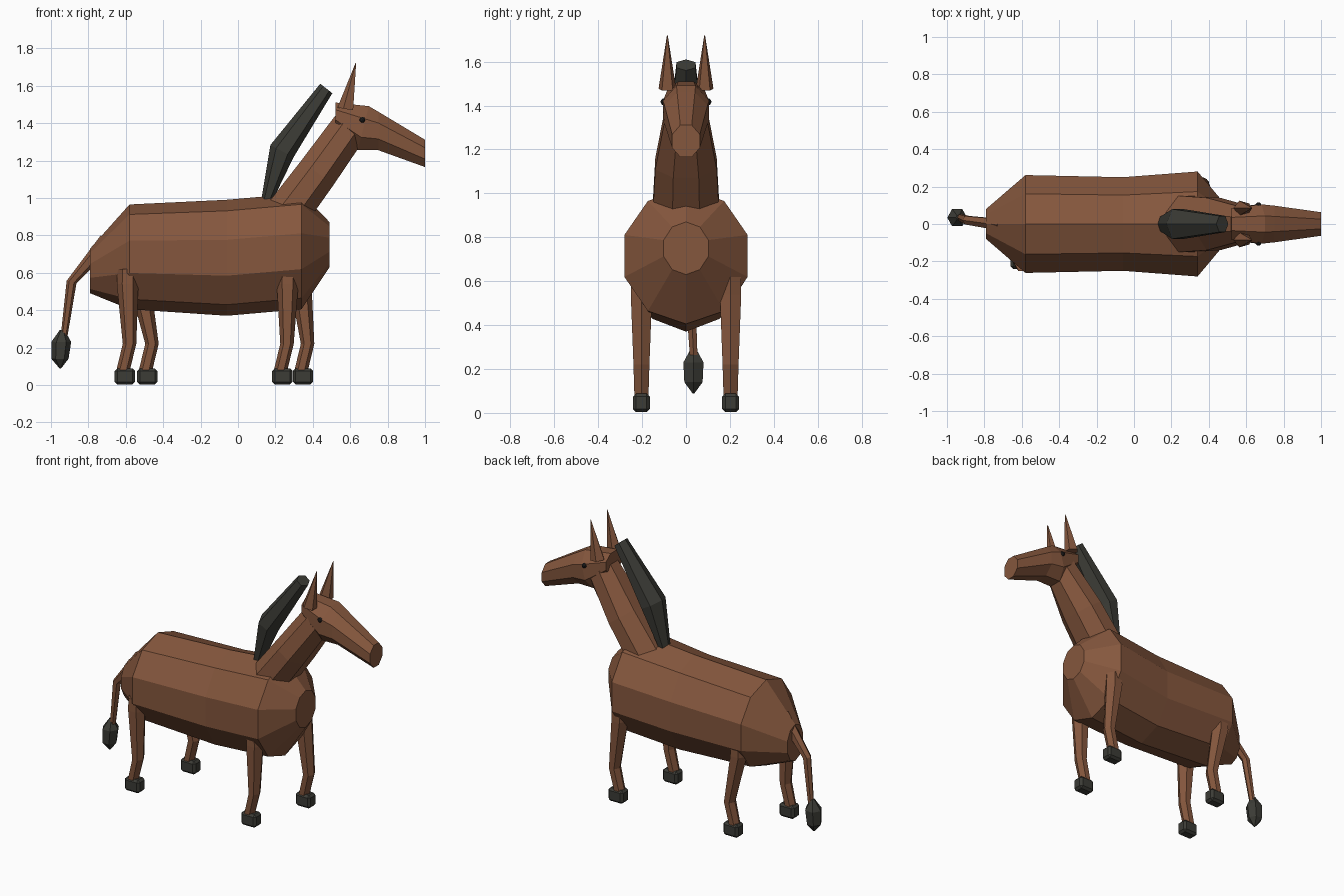
import bpy, bmesh
from math import sin, cos, pi, radians
from mathutils import Vector

if "Cube" in bpy.data.objects:
    bpy.data.objects.remove(bpy.data.objects["Cube"])


def material(name, rgb):
    m = bpy.data.materials.new(name)
    m.diffuse_color = (*rgb, 1)
    m.use_nodes = True
    m.node_tree.nodes["Principled BSDF"].inputs["Base Color"].default_value = m.diffuse_color
    return m


BROWN = material("brown_coat", (0.235, 0.095, 0.047))
DARK = material("dark_hair", (0.045, 0.045, 0.037))
BLACK = material("black_eye", (0.01, 0.01, 0.01))


def finish(bm, name, mat):
    bmesh.ops.recalc_face_normals(bm, faces=bm.faces)
    mesh = bpy.data.meshes.new(name)
    bm.to_mesh(mesh)
    bm.free()
    mesh.materials.append(mat)
    obj = bpy.data.objects.new(name, mesh)
    bpy.context.collection.objects.link(obj)
    return obj


def loft(name, mat, sides, rings, flat=False):
    """Skin elliptical rings: (x, y, z, in-plane radius, y radius, axis tilt in degrees).
    flat puts flat faces on top; radii then measure to the flats."""
    bm = bmesh.new()
    phase = pi / sides if flat else 0
    grow = 1 / cos(pi / sides) if flat else 1
    loops = []
    for x, y, z, rp, ry, tilt in rings:
        t = radians(tilt)
        u = Vector((-sin(t), 0, cos(t))) * rp * grow
        v = Vector((0, ry * grow, 0))
        angles = [pi / 2 + phase + 2 * pi * i / sides for i in range(sides)]
        loops.append([bm.verts.new(Vector((x, y, z)) + u * sin(a) + v * cos(a)) for a in angles])
    for a, b in zip(loops, loops[1:]):
        for i in range(sides):
            j = (i + 1) % sides
            bm.faces.new((a[i], a[j], b[j], b[i]))
    bm.faces.new(loops[0])
    bm.faces.new(loops[-1])
    return finish(bm, name, mat)


# Barrel-shaped body
loft("body", BROWN, 10, [
    (-0.79, 0, 0.61, 0.12, 0.085, 0),
    (-0.58, 0, 0.685, 0.28, 0.275, 0),
    (-0.06, 0, 0.68, 0.31, 0.263, 0),
    (0.34, 0, 0.715, 0.31, 0.295, 0),
    (0.49, 0, 0.75, 0.12, 0.107, 0)])

# Neck and head
loft("neck", BROWN, 8, [
    (0.25, 0, 0.90, 0.115, 0.153, 54),
    (0.425, 0, 1.135, 0.108, 0.14, 54),
    (0.60, 0, 1.38, 0.10, 0.092, 54)], flat=True)
loft("head", BROWN, 8, [
    (0.52, 0, 1.445, 0.065, 0.085, 0),
    (0.67, 0, 1.373, 0.121, 0.105, -14),
    (0.75, 0, 1.358, 0.103, 0.098, 0),
    (1.0, 0, 1.238, 0.073, 0.063, 0)], flat=True)

# Upright mane
loft("mane", DARK, 6, [
    (0.155, 0, 0.99, 0.03, 0.045, 80),
    (0.235, 0, 1.25, 0.07, 0.092, 62),
    (0.472, 0, 1.585, 0.041, 0.05, 52)])

# Tail with tuft
loft("tail", BROWN, 6, [
    (-0.70, -0.005, 0.77, 0.045, 0.035, -130),
    (-0.89, 0.02, 0.55, 0.027, 0.026, -105),
    (-0.93, 0.035, 0.26, 0.018, 0.02, -95)])
loft("tail_tuft", DARK, 6, [
    (-0.94, 0.034, 0.295, 0.012, 0.012, -90),
    (-0.945, 0.034, 0.23, 0.053, 0.053, -90),
    (-0.952, 0.034, 0.14, 0.046, 0.048, -90),
    (-0.95, 0.034, 0.088, 0.004, 0.004, -90)])

# Ears and eyes on both sides
for s, side in ((-1, "right"), (1, "left")):
    loft("ear_" + side, BROWN, 5, [
        (0.578, s * 0.085, 1.475, 0.047, 0.042, 80),
        (0.63, s * 0.085, 1.72, 0.002, 0.002, 80)])
    eye = bmesh.new()
    bmesh.ops.create_icosphere(eye, subdivisions=2, radius=0.016)
    bmesh.ops.translate(eye, verts=eye.verts, vec=(0.665, s * 0.1, 1.417))
    finish(eye, "eye_" + side, BLACK)

# Legs with bent knees and block hooves: hip x, knee x, side
for name, hip, knee, s in (("front_leg_right", 0.265, 0.262, -1),
                           ("front_leg_left", 0.335, 0.372, 1),
                           ("rear_leg_right", -0.59, -0.58, -1),
                           ("rear_leg_left", -0.525, -0.46, 1)):
    y = s * 0.203
    loft(name, BROWN, 6, [
        (hip, y, 0.62, 0.055, 0.055, -90),
        (hip, y, 0.54, 0.058, 0.056, -90),
        (knee, y, 0.22, 0.036, 0.042, -90),
        (knee - 0.035, y, 0.075, 0.036, 0.037, -90)])
    hoof = bmesh.new()
    bmesh.ops.create_cube(hoof, size=1)
    bmesh.ops.scale(hoof, verts=hoof.verts, vec=(0.108, 0.076, 0.086))
    bmesh.ops.translate(hoof, verts=hoof.verts, vec=(knee - 0.025, y, 0.046))
    bmesh.ops.bevel(hoof, geom=hoof.edges[:], offset=0.014, segments=1, affect='EDGES')
    finish(hoof, name.replace("leg", "hoof"), DARK)
